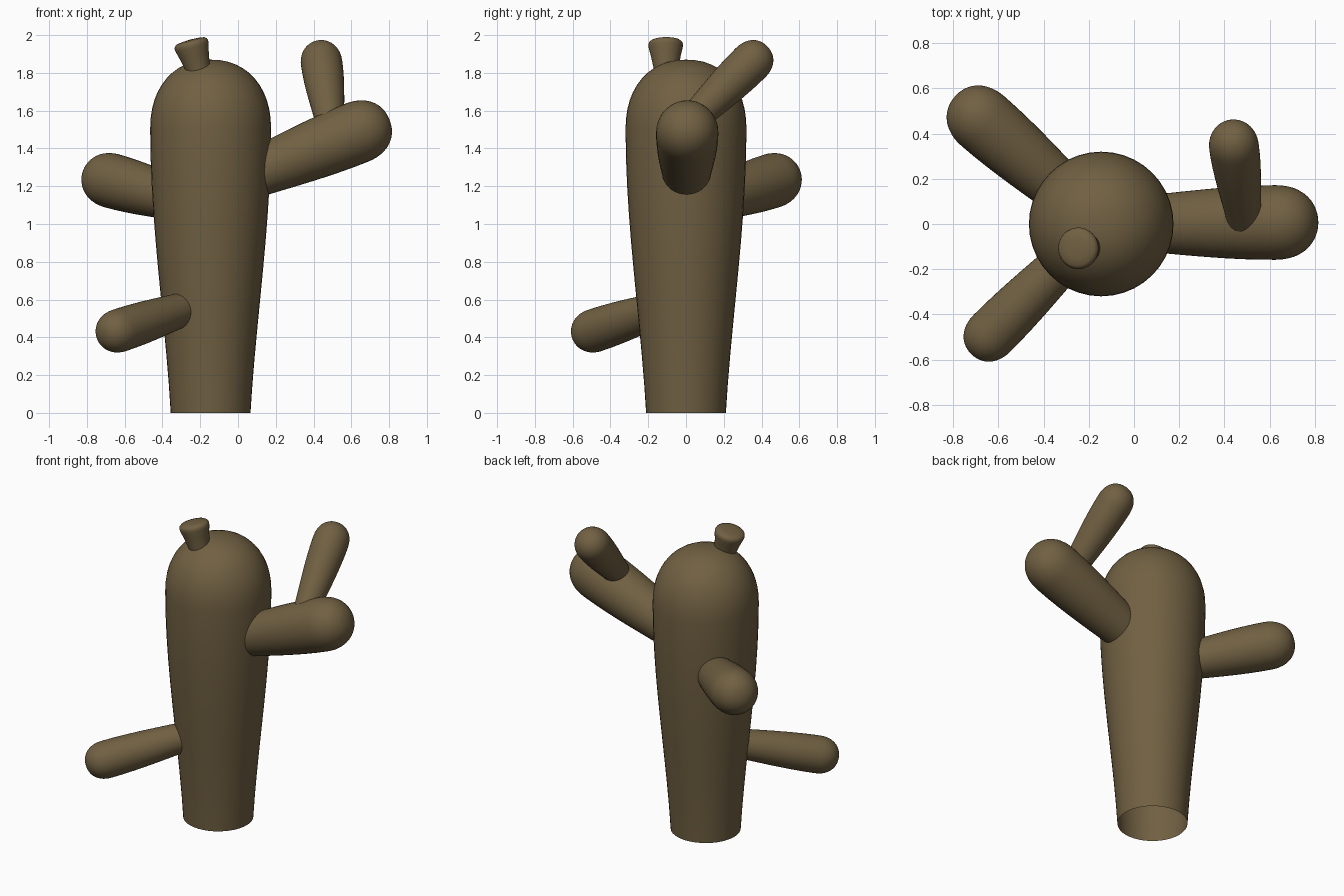
import bpy, bmesh, math
from mathutils import Vector

if "Cube" in bpy.data.objects:
    bpy.data.objects.remove(bpy.data.objects["Cube"])

bark = bpy.data.materials.new("brown bark")
bark.diffuse_color = (0.165, 0.118, 0.055, 1)
bark.use_nodes = True
bark.node_tree.nodes["Principled BSDF"].inputs["Base Color"].default_value = bark.diffuse_color


def limb_profile(length, r, base=0.66):
    """Widening body that closes in a soft rounded tip: (radius, distance) pairs."""
    cap = 1.15 * r
    body = length - cap
    pts = []
    for i in range(11):
        s = i / 10
        ease = 0.5 * s * s * (3 - 2 * s) + 0.5 * math.sin(s * math.pi / 2)
        pts.append((r * (base + (1 - base) * ease), body * s))
    for i in range(1, 13):
        a = i / 12 * math.pi / 2
        pts.append((r * math.cos(a) ** (2 / 2.2), body + cap * math.sin(a) ** (2 / 2.2)))
    return pts


def lathe(name, start, end, profile, sides=40):
    """Spin a profile around the line from start to end; the start stays open."""
    start, end = Vector(start), Vector(end)
    rot = (end - start).to_track_quat('Z', 'Y')
    bm = bmesh.new()
    rings = []
    for r, h in profile[:-1]:
        ring = []
        for k in range(sides):
            a = 2 * math.pi * k / sides
            p = Vector((r * math.cos(a), r * math.sin(a), h))
            ring.append(bm.verts.new(start + rot @ p))
        rings.append(ring)
    tip = bm.verts.new(start + rot @ Vector((0, 0, profile[-1][1])))
    for a, b in zip(rings, rings[1:]):
        for k in range(sides):
            n = (k + 1) % sides
            bm.faces.new((a[k], a[n], b[n], b[k]))
    for k in range(sides):
        bm.faces.new((rings[-1][k], rings[-1][(k + 1) % sides], tip))
    for f in bm.faces:
        f.smooth = True
    me = bpy.data.meshes.new(name)
    bm.to_mesh(me)
    bm.free()
    me.materials.append(bark)
    ob = bpy.data.objects.new(name, me)
    bpy.context.collection.objects.link(ob)
    return ob


def limb(name, start, end, r, base=0.66):
    length = (Vector(end) - Vector(start)).length
    return lathe(name, start, end, limb_profile(length, r, base))


def arm(name, z, azimuth, reach, slope, r):
    """Arm growing outward from the trunk axis."""
    a = math.radians(azimuth)
    limb(name, (-0.145, 0, z),
         (-0.145 + reach * math.cos(a), reach * math.sin(a), z + slope * reach), r)


# Trunk
limb("trunk", (-0.145, 0, 0), (-0.145, 0, 1.87), 0.32)

# Three arms around the trunk
arm("right_arm", 1.174, 0.5, 0.947, 0.40, 0.165)
arm("back_left_arm", 1.083, 139, 0.855, 0.21, 0.145)
arm("front_left_arm", 0.597, 225, 0.81, -0.235, 0.115)

# Small branch on the right arm
limb("small_branch", (0.497, -0.05, 1.47), (0.43, 0.43, 1.94), 0.11, 0.62)

# Blunt stub on the crown
lathe("top_stub", (-0.195, -0.105, 1.76), (-0.254, -0.108, 1.975),
      [(0.058, 0), (0.066, 0.07), (0.08, 0.14), (0.09, 0.18), (0.092, 0.195),
       (0.088, 0.208), (0.076, 0.217), (0.045, 0.222), (0, 0.224)])
